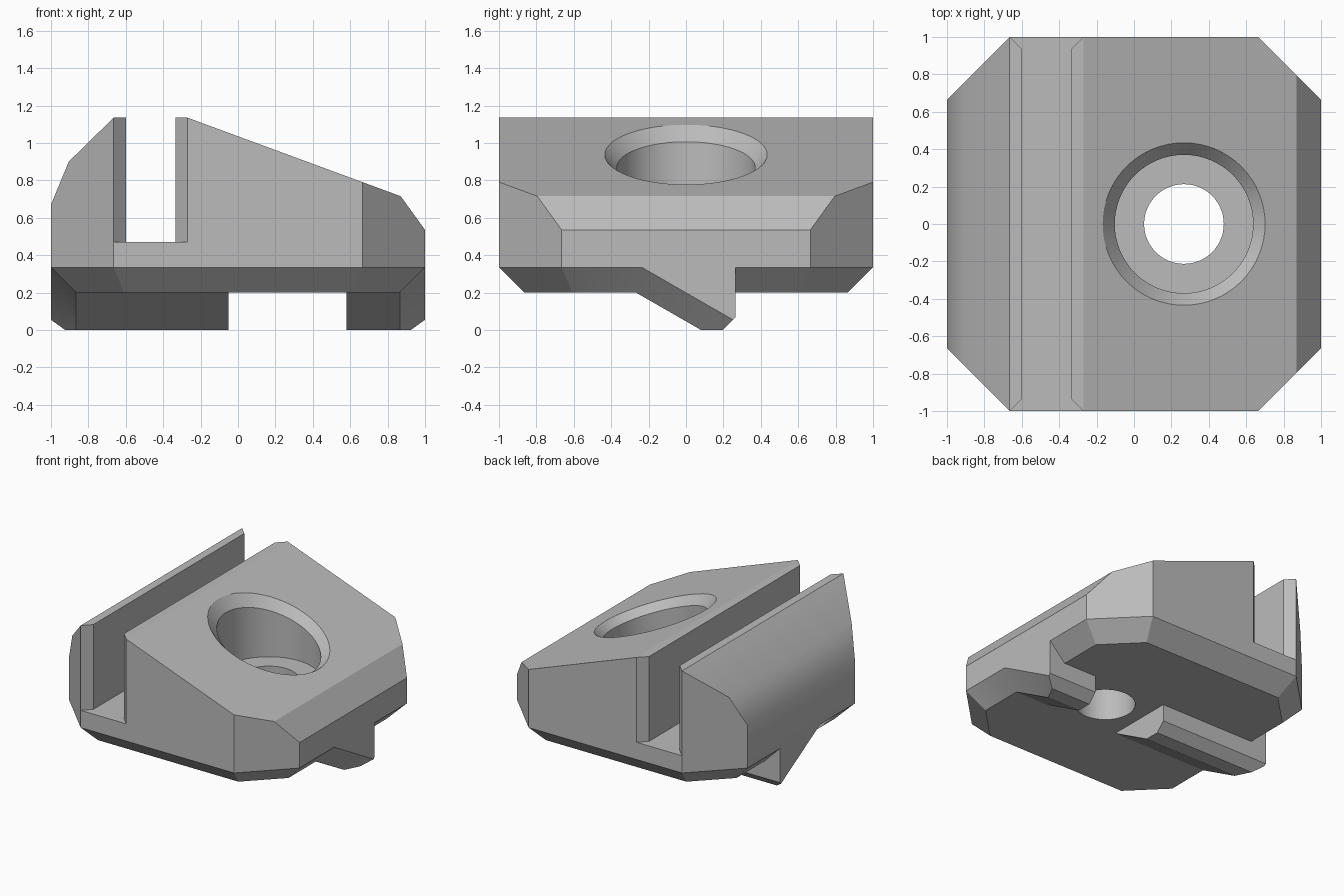
import bpy, bmesh
from math import sin, cos, pi, radians
from mathutils import Vector

cube = bpy.data.objects.get("Cube")
if cube:
    bpy.data.objects.remove(cube)

grey = bpy.data.materials.new("plain_grey")
grey.use_nodes = True
colour = (0.5, 0.5, 0.5, 1)
grey.diffuse_color = colour
grey.node_tree.nodes["Principled BSDF"].inputs["Base Color"].default_value = colour


def prism(points, axis, lo, hi):
    """Extrude a flat outline along y or z."""
    bm = bmesh.new()
    place = (lambda p, t: (p[0], t, p[1])) if axis == "y" else (lambda p, t: (p[0], p[1], t))
    rings = [[bm.verts.new(place(p, t)) for p in points] for t in (lo, hi)]
    loft(bm, rings)
    return bm


def loft(bm, rings):
    """Join closed rings and cap both ends."""
    n = len(rings[0])
    for a, b in zip(rings, rings[1:]):
        for i in range(n):
            j = (i + 1) % n
            bm.faces.new((a[i], a[j], b[j], b[i]))
    bm.faces.new(rings[0])
    bm.faces.new(rings[-1])
    bmesh.ops.recalc_face_normals(bm, faces=bm.faces)


def slice_off(bm, point, normal):
    """Remove everything on the normal's side of a plane and close the cut."""
    bmesh.ops.bisect_plane(bm, geom=bm.verts[:] + bm.edges[:] + bm.faces[:], dist=1e-5,
                           plane_co=point, plane_no=Vector(normal).normalized(),
                           clear_outer=True)
    bmesh.ops.holes_fill(bm, edges=[e for e in bm.edges if e.is_boundary], sides=0)
    bmesh.ops.recalc_face_normals(bm, faces=bm.faces)


def finish(bm, name):
    mesh = bpy.data.meshes.new(name)
    bm.to_mesh(mesh)
    bm.free()
    mesh.materials.append(grey)
    obj = bpy.data.objects.new(name, mesh)
    bpy.context.collection.objects.link(obj)
    return obj


# Body: side profile with cut corners and a chamfered underside
profile = [(-1, 0.2), (-1, 0.67), (-0.905, 0.9), (-0.665, 1.135),
           (-0.27, 1.135), (0.87, 0.715), (1, 0.535), (1, 0.2)]
bm = prism(profile, "y", -1, 1)
for k in range(8):
    d = Vector((cos(k * pi / 4), sin(k * pi / 4), 0))
    reach = 1.665 / 2 ** 0.5 if k % 2 else 1
    if k % 2:
        slice_off(bm, d * reach, d)
    slice_off(bm, d * reach + Vector((0, 0, 0.335)), d - Vector((0, 0, 1)))
body = finish(bm, "body")

# Keys under the body: ramped front, chamfered outer end and back edge
keys = []
for name, lo, hi, side in (("left_key", 0.58, 1, 1), ("right_key", -1, -0.05, -1)):
    bm = prism([(lo, -0.6), (hi, -0.6), (hi, 0.265), (lo, 0.265)], "z", 0, 0.335)
    slice_off(bm, (0, 0.08, 0), (0, -0.575, -1))
    slice_off(bm, (side * 0.865, 0.08, 0), (side * 1.133, -0.575, -1))
    slice_off(bm, (0, 0.197, 0), (0, 1, -1))
    keys.append(finish(bm, name))

# Slot cutter: straight channel flaring at both ends
edge = [(0, -0.935), (0.2, -1.135)]
half = [(-0.335 + x, y) for x, y in edge] + [(-0.6 - x, y) for x, y in reversed(edge)]
outline = half + [(x, -y) for x, y in reversed(half)]
slot = finish(prism(outline, "z", 0.47, 1.4), "slot_cutter")

# Hole cutter: through hole, counterbore and rim chamfer following the slope
bm = bmesh.new()
rings = []
for r, z, slope in ((0.213, -0.1, 0), (0.213, 0.585, 0), (0.37, 0.585, 0),
                    (0.37, 0.87, 0.368), (0.5, 1.006, 0.368)):
    ring = []
    for i in range(64):
        x, y = r * cos(i * pi / 32), r * sin(i * pi / 32)
        ring.append(bm.verts.new((0.267 + x, y, z - slope * x)))
    rings.append(ring)
loft(bm, rings)
hole = finish(bm, "hole_cutter")

# Combine into one solid
bpy.context.view_layer.objects.active = body
tools = [(k, "UNION") for k in keys] + [(slot, "DIFFERENCE"), (hole, "DIFFERENCE")]
for tool, operation in tools:
    mod = body.modifiers.new(tool.name, "BOOLEAN")
    mod.operation = operation
    mod.solver = "EXACT"
    mod.object = tool
    bpy.ops.object.modifier_apply(modifier=mod.name)
for tool, _ in tools:
    bpy.data.objects.remove(tool)
body.name = "clamp_body"

# Merge flush faces
bm = bmesh.new()
bm.from_mesh(body.data)
bmesh.ops.remove_doubles(bm, verts=bm.verts, dist=1e-4)
bmesh.ops.dissolve_limit(bm, angle_limit=radians(0.5), verts=bm.verts, edges=bm.edges)
bm.to_mesh(body.data)
bm.free()

# Smooth the rounded flank and hole, keep upward and downward faces flat
bpy.ops.object.select_all(action="DESELECT")
body.select_set(True)
bpy.ops.object.shade_smooth_by_angle(angle=radians(30))
for face in body.data.polygons:
    if abs(face.normal.z) > 0.85:
        face.use_smooth = False
